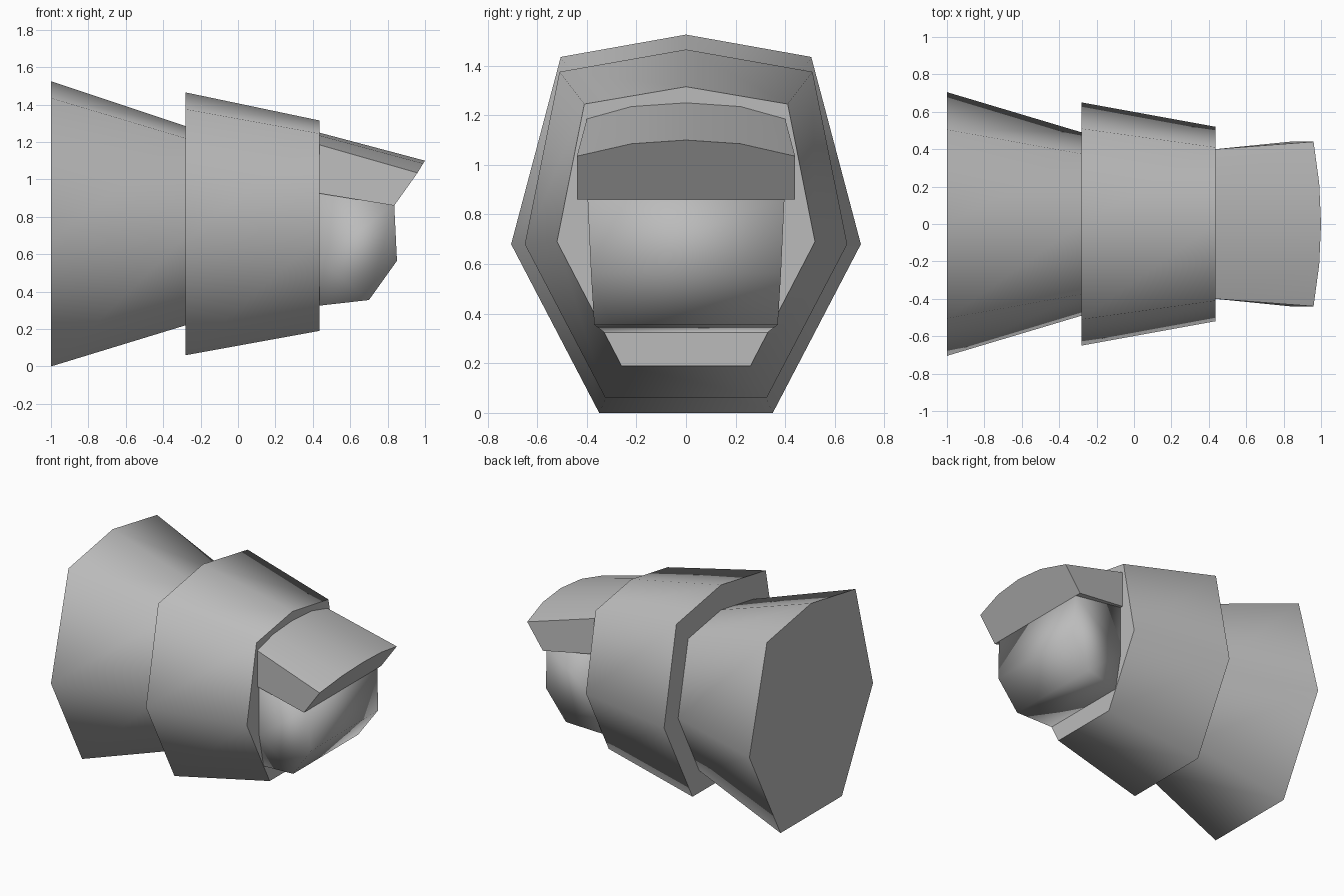
import bpy
import bmesh
import math

cube = bpy.data.objects.get("Cube")
if cube:
    bpy.data.objects.remove(cube)

grey = bpy.data.materials.new("plain_grey")
grey.use_nodes = True
GREY = (0.5, 0.5, 0.5, 1)
grey.diffuse_color = GREY
grey.node_tree.nodes["Principled BSDF"].inputs["Base Color"].default_value = GREY


def mirrored(half, has_centre):
    """Close a half outline (positive y side) into a full ring."""
    other = half[1:] if has_centre else half
    return half + [(x, -y, z) for x, y, z in reversed(other)]


def loft(name, rings, smooth_angle, cap_first=True, cap_last=True):
    """Skin a run of equal-length rings and cap the ends."""
    bm = bmesh.new()
    loops = [[bm.verts.new(p) for p in ring] for ring in rings]
    n = len(loops[0])
    for a, b in zip(loops, loops[1:]):
        for i in range(n):
            j = (i + 1) % n
            bm.faces.new((a[i], a[j], b[j], b[i]))
    if cap_first:
        bm.faces.new(loops[0])
    if cap_last:
        bm.faces.new(loops[-1])
    bmesh.ops.recalc_face_normals(bm, faces=bm.faces)
    mesh = bpy.data.meshes.new(name)
    bm.to_mesh(mesh)
    bm.free()
    mesh.materials.append(grey)
    obj = bpy.data.objects.new(name, mesh)
    bpy.context.collection.objects.link(obj)
    bpy.ops.object.select_all(action='DESELECT')
    obj.select_set(True)
    bpy.context.view_layer.objects.active = obj
    bpy.ops.object.shade_smooth_by_angle(angle=math.radians(smooth_angle))
    return obj


def collar(x, top, shoulder, side, base):
    """Seven-sided section across the body at x."""
    half = [(x, 0, top)] + [(x, y, z) for y, z in (shoulder, side, base)]
    return mirrored(half, True)


# Two flared body sections, one tucked into the other
loft("rear_body", [
    collar(-1, 1.525, (0.505, 1.435), (0.705, 0.68), (0.35, 0)),
    collar(-0.28, 1.285, (0.375, 1.22), (0.49, 0.69), (0.25, 0.22)),
], 72, cap_last=False)
loft("front_body", [
    collar(-0.28, 1.465, (0.51, 1.375), (0.65, 0.68), (0.325, 0.06)),
    collar(0.435, 1.315, (0.41, 1.245), (0.52, 0.69), (0.26, 0.19)),
], 72)

# Arched visor with a face raked back under the brim
loft("visor", [
    mirrored([(0.435, 0, 1.25), (0.435, 0.22, 1.235),
              (0.435, 0.4, 1.185), (0.435, 0.4, 0.925)], True),
    mirrored([(1, 0, 1.1), (0.99, 0.22, 1.085),
              (0.96, 0.44, 1.035), (0.835, 0.44, 0.86)], True),
], 30)

# Rounded snout below the visor, smooth across all its corners
snout = [(0.435, 0.33, 0.325), (0.7, 0.37, 0.355), (0.85, 0.383, 0.565),
         (0.835, 0.397, 0.87), (0.435, 0.38, 0.94), (0.435, 0.38, 0.565)]
loft("snout", [[(x, side * y, z) for x, y, z in snout] for side in (-1, 1)], 180)
